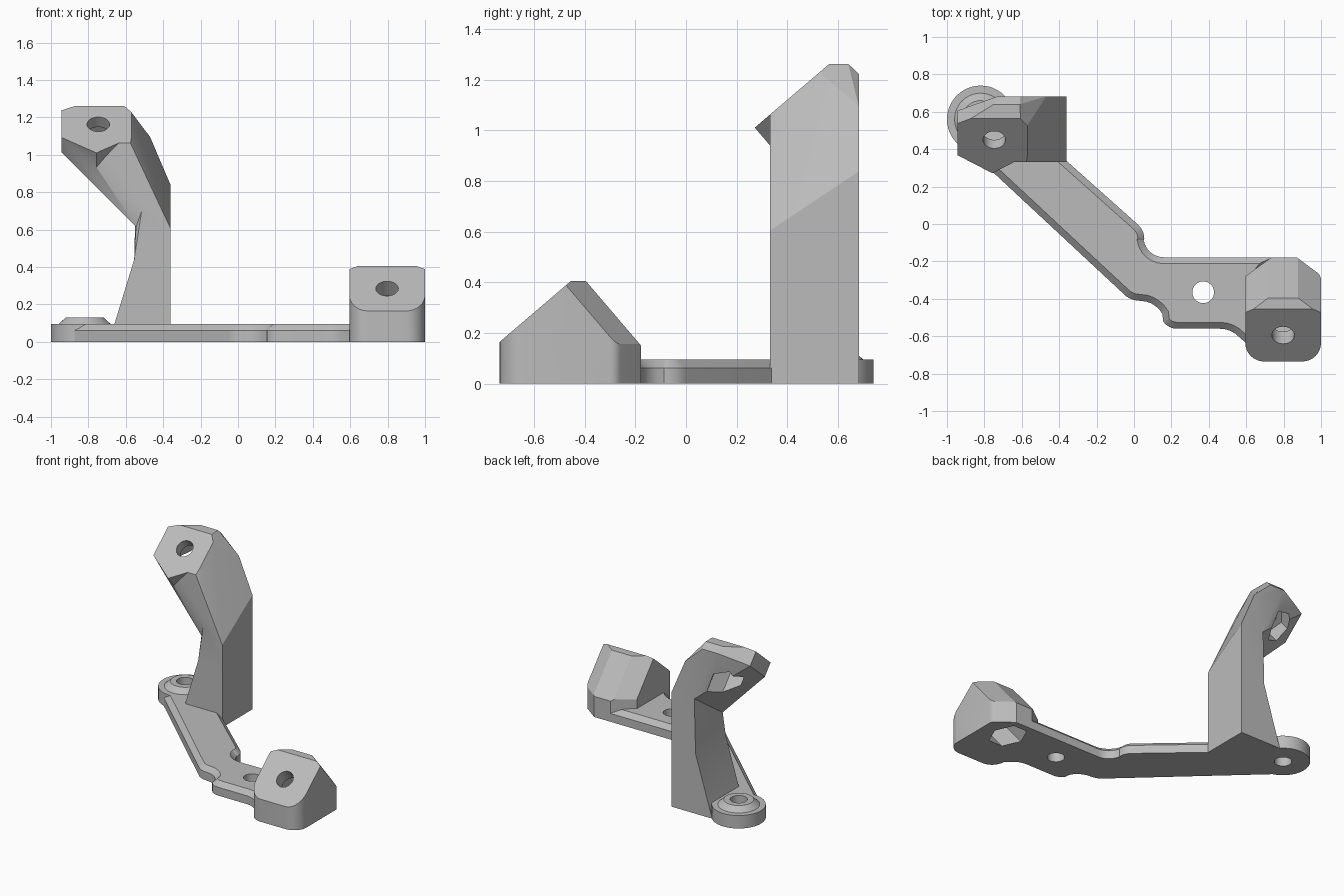
import bpy, bmesh, math
from mathutils import Vector, Matrix

if "Cube" in bpy.data.objects:
    bpy.data.objects.remove(bpy.data.objects["Cube"])

grey = bpy.data.materials.new("plain grey")
grey.use_nodes = True
grey.diffuse_color = (0.5, 0.5, 0.5, 1)
grey.node_tree.nodes["Principled BSDF"].inputs["Base Color"].default_value = (0.5, 0.5, 0.5, 1)

# Shared tilt of both mounting faces: V runs up the slope, N points out of it
TILT = math.radians(40.5)
V = Vector((0, math.cos(TILT), math.sin(TILT)))
N = Vector((0, -math.sin(TILT), math.cos(TILT)))
X = Vector((1, 0, 0))


def finish(bm, name):
    bmesh.ops.recalc_face_normals(bm, faces=bm.faces)
    mesh = bpy.data.meshes.new(name)
    bm.to_mesh(mesh)
    bm.free()
    mesh.materials.append(grey)
    obj = bpy.data.objects.new(name, mesh)
    bpy.context.collection.objects.link(obj)
    return obj


def prism(points, z0, z1):
    bm = bmesh.new()
    face = bm.faces.new([bm.verts.new((x, y, z0)) for x, y in points])
    top = bmesh.ops.extrude_face_region(bm, geom=[face])["geom"]
    bmesh.ops.translate(bm, vec=(0, 0, z1 - z0),
                        verts=[g for g in top if isinstance(g, bmesh.types.BMVert)])
    bmesh.ops.recalc_face_normals(bm, faces=bm.faces)
    return bm


def hull(points, name):
    bm = bmesh.new()
    for p in points:
        bm.verts.new(p)
    out = bmesh.ops.convex_hull(bm, input=bm.verts)
    unused = {g for g in out["geom_interior"] + out["geom_unused"]
              if isinstance(g, bmesh.types.BMVert)}
    bmesh.ops.delete(bm, geom=list(unused), context="VERTS")
    bmesh.ops.dissolve_limit(bm, angle_limit=0.03, verts=bm.verts, edges=bm.edges)
    return finish(bm, name)


def rod(name, start, end, r1, r2=None, sides=40, turn=0.0):
    start, end = Vector(start), Vector(end)
    axis = end - start
    rot = axis.to_track_quat("Z", "Y").to_matrix().to_4x4()
    bm = bmesh.new()
    bmesh.ops.create_cone(bm, cap_ends=True, segments=sides, radius1=r1,
                          radius2=r1 if r2 is None else r2, depth=axis.length,
                          matrix=Matrix.Translation((start + end) / 2) @ rot
                          @ Matrix.Rotation(turn, 4, "Z"))
    return finish(bm, name)


def combine(obj, other, operation):
    mod = obj.modifiers.new(operation, "BOOLEAN")
    mod.operation, mod.solver, mod.object = operation, "EXACT", other
    bpy.ops.object.select_all(action="DESELECT")
    bpy.context.view_layer.objects.active = obj
    obj.select_set(True)
    bpy.ops.object.modifier_apply(modifier=mod.name)
    bpy.data.objects.remove(other)


def bolt_hole(obj, centre, seat, depth):
    # Round hole through the face, opening into a hexagonal nut pocket behind
    combine(obj, rod("hole_cutter", centre + N * 0.1, centre - N * depth, 0.06), "DIFFERENCE")
    combine(obj, rod("nut_cutter", centre - N * seat, centre - N * depth, 0.112,
                     sides=6, turn=math.pi / 6), "DIFFERENCE")


def arc(cx, cy, r, a0, a1, n=8):
    return [(cx + r * math.cos(math.radians(a0 + (a1 - a0) * i / n)),
             cy + r * math.sin(math.radians(a0 + (a1 - a0) * i / n))) for i in range(n + 1)]


# Base plate: bent strip with chamfered upper rim
outline = [(-0.94, 0.45)]
outline += arc(0.03, -0.29, 0.12, 222, 268, 4)
outline += arc(0.03, -0.55, 0.14, 75, 30, 4)
outline += arc(0.23, -0.47, 0.09, 215, 270, 4)
outline += arc(0.46, -0.70, 0.14, 90, 42, 4)
outline += [(0.62, -0.655), (0.66, -0.64), (0.66, -0.28), (0.74, -0.178)]
outline += arc(0.16, -0.068, 0.11, 270, 190, 6)
outline += arc(-0.05, -0.08, 0.105, 0, 48, 5)
outline += [(-0.375, 0.35), (-0.375, 0.67), (-0.72, 0.67), (-0.9, 0.6)]
bm = prism(outline, 0, 0.095)
rim = [e for e in bm.edges if all(v.co.z > 0.09 for v in e.verts)]
bmesh.ops.bevel(bm, geom=rim, offset=0.034, segments=1, affect="EDGES")
plate = finish(bm, "base_plate")
combine(plate, rod("hole_cutter", (0.37, -0.365, -0.1), (0.37, -0.365, 0.2), 0.058), "DIFFERENCE")

# Round foot with a raised tapered collar
fx, fy = -0.82, 0.56
foot = rod("round_foot", (fx, fy, 0), (fx, fy, 0.095), 0.18, sides=48)
collar = rod("foot_collar", (fx, fy, 0.09), (fx, fy, 0.131), 0.145, 0.1)
for part in (plate, foot, collar):
    combine(part, rod("hole_cutter", (fx, fy, -0.1), (fx, fy, 0.2), 0.058), "DIFFERENCE")

# Post: flared lower leg, upper leg and leaning hexagonal head
FRONT, BACK, SIDE = 0.332, 0.682, -0.36
leg = hull([(x, y, z) for y in (FRONT, BACK)
            for x, z in ((-0.69, 0), (SIDE, 0), (-0.555, 0.44), (SIDE, 0.44))], "post")
section = [(SIDE, FRONT, 0.605), (SIDE, BACK, 0.838), (-0.515, FRONT, 0.7),
           (-0.545, 0.355, 0.615), (-0.545, BACK, 0.84)]
upper = hull([(x, y, 0.44) for x in (-0.555, SIDE) for y in (FRONT, BACK)] + section, "upper_leg")
centre = Vector((-0.757, 0.45, 1.163))
hexagon = [(0, -0.235), (0.187, -0.108), (0.187, 0.1), (0.15, 0.15),
           (-0.115, 0.15), (-0.187, 0.115), (-0.187, -0.108)]
head_points = [centre + X * u + V * v - N * n for u, v in hexagon for n in (0, 0.105)]
ridge = [(-0.47, BACK, 1.095), (-0.61, BACK, 1.222), (-0.73, BACK, 1.222),
         (-0.61, 0.64, 1.262), (-0.75, 0.64, 1.262)]
# The front tip of the head overhangs the leg, so the tip and body are separate hulls
body_points = [p for p in head_points if p.y > FRONT]
on_face = centre + V * ((FRONT - centre.y) / V.y)
body_points += [(centre.x, FRONT, on_face.z), (centre.x, FRONT + 0.005, 0.935),
                (-0.575, FRONT, on_face.z)]
body = hull(body_points + ridge + section, "head_body")
tip = hull(head_points, "head_tip")
for part in (upper, body, tip):
    combine(leg, part, "UNION")
bolt_hole(leg, centre + X * 0.01, 0.07, 0.55)

# Corner block: rounded footprint trimmed by sloping planes
footprint = arc(0.695, -0.635, 0.1, 180, 270) + arc(0.9, -0.635, 0.1, 270, 360)
footprint += arc(0.95, -0.30, 0.05, 0, 55, 4) + [(0.87, -0.178), (0.735, -0.178), (0.595, -0.28)]
bm = prism(footprint, 0, 0.405)
top_back = Vector((0.8, -0.395, 0.405))
trims = [(Vector((0.8, -0.735, 0.165)), N), (top_back, V)]
for x, s in ((0.595, -1), (1.0, 1)):
    trims.append((Vector((x, -0.474, 0.389)), X * s * 0.5 + V * 0.87))
for point, normal in trims:
    bmesh.ops.bisect_plane(bm, geom=bm.verts[:] + bm.edges[:] + bm.faces[:],
                           plane_co=point, plane_no=normal, clear_outer=True)
    bmesh.ops.holes_fill(bm, edges=[e for e in bm.edges if e.is_boundary])
block = finish(bm, "corner_block")
bolt_hole(block, Vector((0.797, -0.595, 0.285)), 0.1, 0.55)

# Smooth the rounded sides and keep the corners crisp
bpy.ops.object.select_all(action="DESELECT")
for part in (plate, foot, collar, leg, block):
    part.select_set(True)
bpy.context.view_layer.objects.active = plate
bpy.ops.object.shade_smooth_by_angle(angle=math.radians(25))
